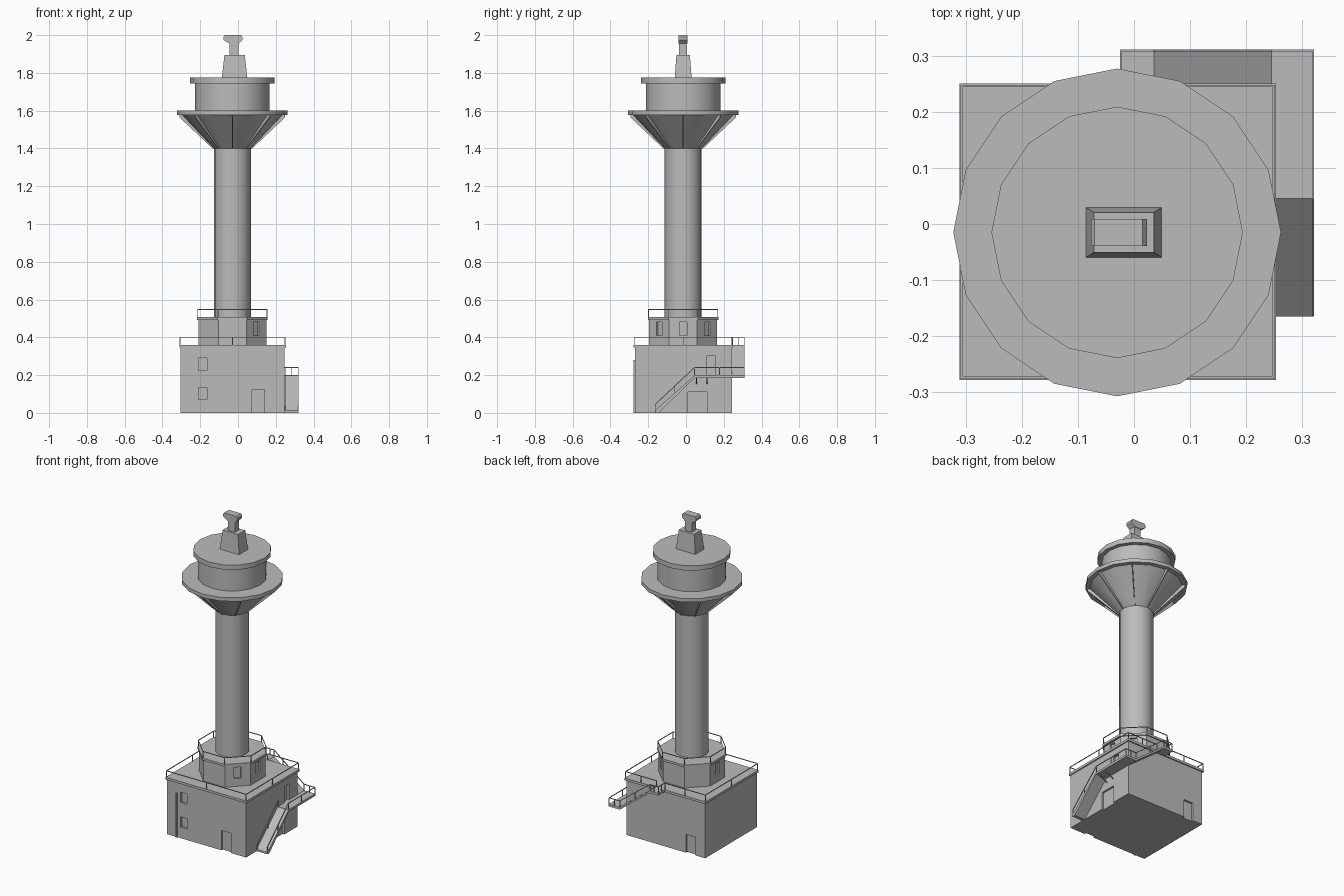
import bpy, bmesh
from math import sin, cos, pi, radians
from mathutils import Vector, Matrix

if "Cube" in bpy.data.objects:
    bpy.data.objects.remove(bpy.data.objects["Cube"], do_unlink=True)

grey = bpy.data.materials.new("concrete_grey")
grey.use_nodes = True
GREY = (0.5, 0.5, 0.5, 1)
grey.diffuse_color = GREY
grey.node_tree.nodes["Principled BSDF"].inputs["Base Color"].default_value = GREY

AXIS = Vector((-0.03, -0.015, 0))


def finish(name, bm, smooth=False):
    bmesh.ops.recalc_face_normals(bm, faces=bm.faces)
    mesh = bpy.data.meshes.new(name)
    bm.to_mesh(mesh)
    bm.free()
    mesh.materials.append(grey)
    ob = bpy.data.objects.new(name, mesh)
    bpy.context.collection.objects.link(ob)
    if smooth:
        bpy.ops.object.select_all(action="DESELECT")
        ob.select_set(True)
        bpy.context.view_layer.objects.active = ob
        bpy.ops.object.shade_smooth_by_angle(angle=radians(30))
    return ob


def add_box(bm, lo, hi, turn=None):
    lo, hi = Vector(lo), Vector(hi)
    m = Matrix.Translation((lo + hi) / 2) @ Matrix.Diagonal((*(hi - lo), 1))
    bmesh.ops.create_cube(bm, size=1, matrix=turn @ m if turn else m)


def box(name, lo, hi):
    bm = bmesh.new()
    add_box(bm, lo, hi)
    return finish(name, bm)


def add_bar(bm, a, b, w=0.004):
    a, b = Vector(a), Vector(b)
    d = b - a
    rot = d.to_track_quat("Z", "Y").to_matrix().to_4x4()
    m = Matrix.Translation((a + b) / 2) @ rot @ Matrix.Diagonal((w, w, d.length, 1))
    bmesh.ops.create_cube(bm, size=1, matrix=m)


def add_railing(bm, points, height=0.04, mids=1):
    # top rail along the path, with corner and intermediate posts
    up = Vector((0, 0, height))
    pts = [Vector(p) for p in points]
    for a, b in zip(pts, pts[1:]):
        add_bar(bm, a + up, b + up)
        for i in range(mids + 2):
            p = a.lerp(b, i / (mids + 1))
            add_bar(bm, p, p + up)


def frustum(name, r1, r2, z1, z2, sides=16, turn=0, smooth=True):
    bm = bmesh.new()
    m = Matrix.Translation(AXIS + Vector((0, 0, (z1 + z2) / 2))) @ Matrix.Rotation(turn, 4, "Z")
    bmesh.ops.create_cone(bm, cap_ends=True, segments=sides, radius1=r1, radius2=r2,
                          depth=z2 - z1, matrix=m)
    return finish(name, bm, smooth)


def prism(name, profile, lift):
    # flat polygon pushed along a vector
    bm = bmesh.new()
    face = bm.faces.new([bm.verts.new(p) for p in profile])
    out = bmesh.ops.extrude_face_region(bm, geom=[face])
    verts = [v for v in out["geom"] if isinstance(v, bmesh.types.BMVert)]
    bmesh.ops.translate(bm, verts=verts, vec=lift)
    return finish(name, bm)


def carve(ob, bm):
    cutter = finish("recess_cutter", bm)
    cutter.hide_render = True
    mod = ob.modifiers.new("recesses", "BOOLEAN")
    mod.operation, mod.solver, mod.object = "DIFFERENCE", "EXACT", cutter
    bpy.context.view_layer.objects.active = ob
    bpy.ops.object.modifier_apply(modifier=mod.name)
    bpy.data.objects.remove(cutter, do_unlink=True)


# Square base building with recessed doors and windows
X0, X1, Y0, Y1, ROOF = -0.304, 0.246, -0.271, 0.243, 0.36
D = 0.012
base = box("base_building", (X0, Y0, 0), (X1, Y1, 0.35))
cuts = bmesh.new()
add_box(cuts, (0.075, Y0 - D, -D), (0.14, Y0 + D, 0.125))
add_box(cuts, (X1 - D, 0.01, -D), (X1 + D, 0.11, 0.11))
add_box(cuts, (X1 - D, 0.11, 0.2), (X1 + D, 0.155, 0.3))
add_box(cuts, (-0.235, Y1 - D, -D), (-0.17, Y1 + D, 0.115))
for z in (0.07, 0.225):
    add_box(cuts, (-0.21, Y0 - D, z), (-0.165, Y0 + D, z + 0.065))
carve(base, cuts)

box("roof_slab", (X0 - 0.007, Y0 - 0.007, 0.345), (X1 + 0.007, Y1 + 0.007, ROOF))
box("drain_pipe", (-0.24, Y0 - 0.007, 0), (-0.233, Y0 + 0.001, 0.28))

# Roof railing, open at the head of the stairs
a, b, c, d = X0 - 0.003, X1 + 0.003, Y0 - 0.003, Y1 + 0.003
bm = bmesh.new()
add_railing(bm, [(-0.025, d, ROOF), (a, d, ROOF), (a, c, ROOF), (b, c, ROOF),
                 (b, d, ROOF), (0.035, d, ROOF)])
finish("roof_railing", bm)

# Octagonal plinth with windows on four sides
OCT = 1 / cos(pi / 8)
plinth = frustum("octagon_plinth", 0.18 * OCT, 0.18 * OCT, 0.355, 0.495, 8, pi / 8, False)
cuts = bmesh.new()
for ang in (0, 45, -45, 180):
    turn = Matrix.Translation(AXIS) @ Matrix.Rotation(radians(ang), 4, "Z")
    add_box(cuts, (0.18 - D, -0.02, 0.41), (0.18 + D, 0.02, 0.48), turn)
carve(plinth, cuts)
frustum("plinth_slab", 0.187 * OCT, 0.187 * OCT, 0.493, 0.507, 8, pi / 8, False)
bm = bmesh.new()
ring = [AXIS + Vector((0.183 * OCT * cos(t), 0.183 * OCT * sin(t), 0.507))
        for t in [pi / 8 + i * pi / 4 for i in range(9)]]
add_railing(bm, ring, mids=0)
finish("plinth_railing", bm)

# Tower shaft, flared gallery and lamp room
frustum("tower_shaft", 0.098, 0.098, 0.5, 1.41)
frustum("gallery_flare", 0.098, 0.268, 1.4, 1.58)
frustum("gallery_deck", 0.292, 0.292, 1.577, 1.6)
frustum("lamp_room", 0.198, 0.198, 1.595, 1.75)
frustum("lamp_room_roof", 0.224, 0.224, 1.745, 1.775)

# Ribs under the gallery
bm = bmesh.new()
for i in range(8):
    out = Vector((cos(i * pi / 4), sin(i * pi / 4), 0))
    side = out.cross(Vector((0, 0, 1))) * 0.003
    line = [(0.09, 1.4), (0.105, 1.4), (0.28, 1.565), (0.28, 1.58), (0.09, 1.58)]
    faces = [[bm.verts.new(AXIS + out * r + Vector((0, 0, z)) + side * s) for r, z in line]
             for s in (1, -1)]
    for f in faces:
        bm.faces.new(f)
    for k in range(len(line)):
        n = (k + 1) % len(line)
        bm.faces.new((faces[0][k], faces[0][n], faces[1][n], faces[1][k]))
finish("gallery_ribs", bm)

# Radar pedestal, neck and scanner head
bm = bmesh.new()
add_box(bm, (-0.086, -0.06, 1.77), (0.05, 0.03, 1.895))
mid = Vector((-0.018, -0.015, 0))
for v in bm.verts:
    if v.co.z > 1.8:
        v.co.x = mid.x + (v.co.x - mid.x) * 0.79
        v.co.y = mid.y + (v.co.y - mid.y) * 0.79
finish("radar_pedestal", bm)
box("radar_neck", (-0.045, -0.036, 1.89), (0.003, 0.006, 1.965))
head = [(-0.07, 2.0), (-0.077, 1.99), (-0.077, 1.975), (-0.045, 1.955),
        (0.003, 1.955), (0.023, 1.975), (0.023, 1.99), (0.015, 2.0)]
prism("radar_head", [(x, -0.039, z) for x, z in head], (0, 0.048, 0))

# Outside stairs: lower flight, corner landing, upper flight, top landing
SX, SY, LZ, T = 0.321, 0.311, 0.2, 0.014
W = SX - X1
prism("lower_flight", [(X1, y, z) for y, z in
      ((-0.165, 0), (-0.145, 0), (0.047, LZ - T), (0.047, LZ), (-0.165, 0.012))], (W, 0, 0))
box("side_landing", (X1, 0.045, LZ - T), (SX, SY, LZ))
box("back_landing", (0.243, Y1, LZ - T), (X1 + 0.001, SY, LZ))
prism("upper_flight", [(x, Y1, z) for x, z in
      ((0.245, LZ - T), (0.245, LZ), (0.035, ROOF), (0.035, ROOF - T))], (0, SY - Y1, 0))
box("top_landing", (-0.025, Y1, ROOF - T), (0.036, SY, ROOF))

bm = bmesh.new()
ox, oy = SX - 0.002, SY - 0.002
add_railing(bm, [(ox, -0.163, 0.005), (ox, 0.045, LZ), (ox, oy, LZ), (0.245, oy, LZ),
                 (0.035, oy, ROOF), (-0.023, oy, ROOF), (-0.023, Y1, ROOF)])
add_railing(bm, [(X1 + 0.004, -0.163, 0.005), (X1 + 0.004, 0.045, LZ)])
finish("stair_railing", bm)

# Brackets under the landing
bm = bmesh.new()
for y in (0.055, 0.11):
    add_bar(bm, (X1, y, 0.155), (SX - 0.01, y, LZ - T), 0.005)
finish("landing_brackets", bm)
